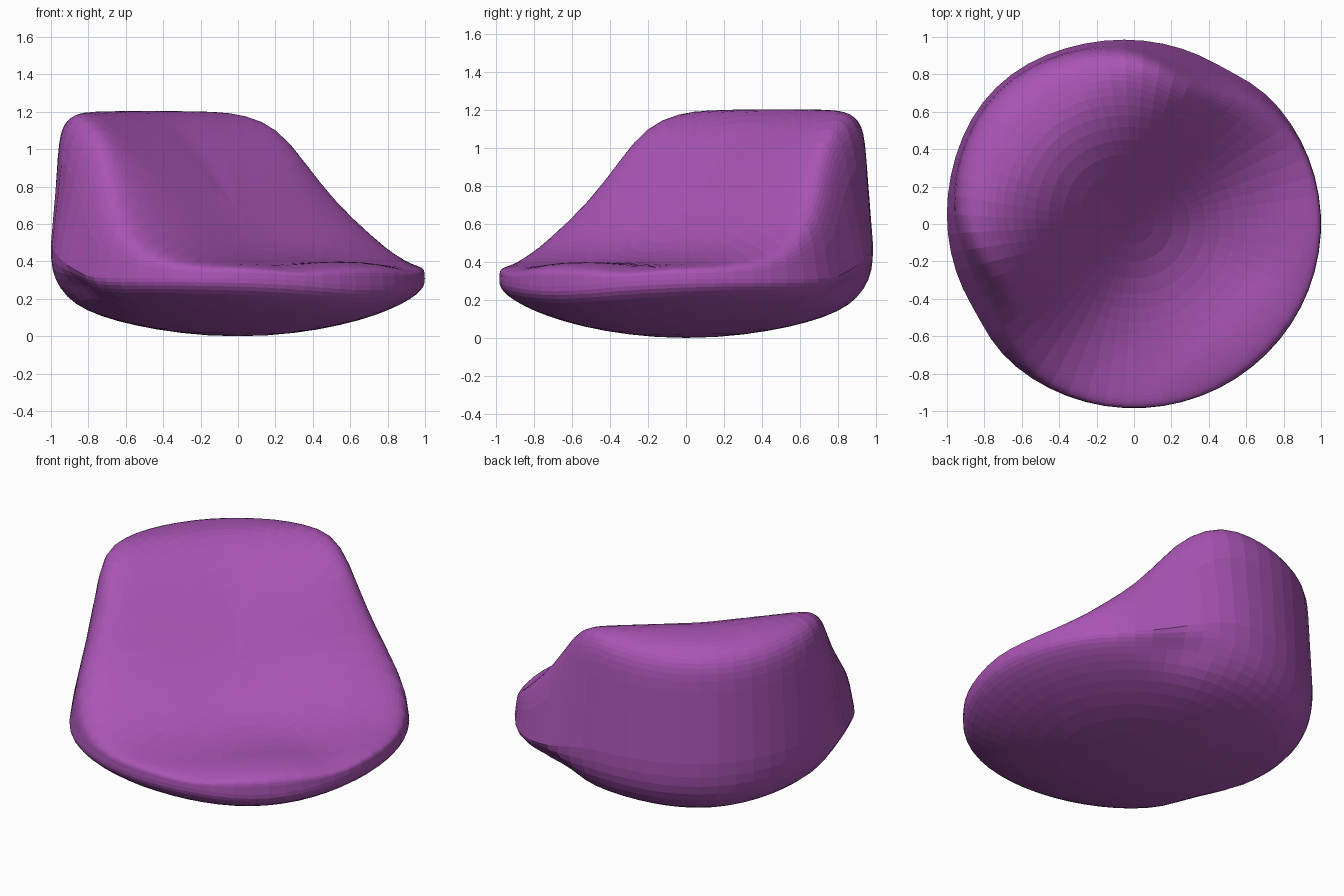
import bpy, bmesh, math

if "Cube" in bpy.data.objects:
    bpy.data.objects.remove(bpy.data.objects["Cube"])

SEG, TOP, BOT = 60, 22, 14
# seat-to-backrest height along the front axis, from u=-1 (back) to u=1 (front)
PROFILE = [1.17, 1.2, 1.195, 1.1, 0.91, 0.69, 0.52, 0.43, 0.4, 0.405, 0.4]


def profile(u):
    """Catmull-Rom curve through PROFILE."""
    t = max(0.0, min(9.9999, (u + 1) * 5))
    i = int(t)
    t -= i
    a, b, c, d = (PROFILE[max(0, min(10, i + k))] for k in (-1, 0, 1, 2))
    return b + 0.5 * t * (c - a + t * (2 * a - 5 * b + 4 * c - d + t * (3 * (b - c) + d - a)))


def gauss(x, width):
    return math.exp(-(x / width) ** 2)


def place(rho, ang, upper):
    """Point of the bag at polar position (rho, ang); ang 0 is the seat front."""
    c, s = math.cos(ang), math.sin(ang)
    side = math.degrees(abs(math.atan2(s, c)))
    u, v = rho * c, rho * s
    t = max(0.0, min(1.0, (side - 95) / 45))
    back = t * t * (3 - 2 * t)
    rim = 0.31 + 0.18 * back - 0.04 * gauss(side, 25)
    scale = 1 + 0.045 * gauss(side - 180, 28)
    if upper:
        n = 5.2 + 6.5 * back + max(0.0, c)
        h = profile(u) - 0.03 * gauss(u - 0.05, 0.4) * (gauss(v, 0.45) - 0.3)
        # low spots in the front lip
        h -= 0.04 * gauss(side - 27, 14) * rho ** 4
        z = rim + (h - rim) * max(0.0, 1 - rho ** n) ** (1 / n)
        # walls lean inwards, more at the sides than at the back
        scale -= (0.05 + 0.2 * gauss(side - 105, 25)) * max(0.0, z - rim) * rho ** 2
    else:
        base = 0.22 - 0.06 * c ** 4
        p = 6 + 4 * back
        z = base * rho ** 2 + (rim - base) * (1 - max(0.0, 1 - rho ** p) ** (1 / 3))
    # pinched fold on each side, where seat and backrest meet
    pinch = gauss(side - 112, 14) * gauss(z - 0.22, 0.1) * rho ** 4
    scale -= 0.07 * pinch + 0.015 * gauss(side - 115, 18) * rho ** 2
    z += 0.03 * pinch
    u, v = u * scale, v * scale
    # turn the seat front towards +x, -y
    k = math.sqrt(0.5)
    return ((u + v) * k, (v - u) * k * 0.985, z)


# rings from bottom centre, out over the rim, to top centre (denser at the rim)
def spread(k, count):
    return 1 - (1 - k / count) ** 2.4


rings = [(spread(k, BOT), False) for k in range(1, BOT + 1)]
rings += [(spread(k, TOP), True) for k in range(TOP - 1, 0, -1)]

bm = bmesh.new()
loops = [[bm.verts.new(place(r, 2 * math.pi * i / SEG, up)) for i in range(SEG)]
         for r, up in rings]
low, high = bm.verts.new(place(0, 0, False)), bm.verts.new(place(0, 0, True))
for i in range(SEG):
    j = (i + 1) % SEG
    for a, b in zip(loops, loops[1:]):
        bm.faces.new((a[i], a[j], b[j], b[i]))
    bm.faces.new((low, loops[0][j], loops[0][i]))
    bm.faces.new((high, loops[-1][i], loops[-1][j]))
bmesh.ops.recalc_face_normals(bm, faces=bm.faces)

# beanbag chair, flat faces
mesh = bpy.data.meshes.new("beanbag_chair")
bm.to_mesh(mesh)
bm.free()
bag = bpy.data.objects.new("beanbag_chair", mesh)
bpy.context.collection.objects.link(bag)
mat = bpy.data.materials.new("purple_fabric")
mat.diffuse_color = (0.4, 0.09, 0.46, 1)
mat.use_nodes = True
mat.node_tree.nodes["Principled BSDF"].inputs["Base Color"].default_value = mat.diffuse_color
mesh.materials.append(mat)
